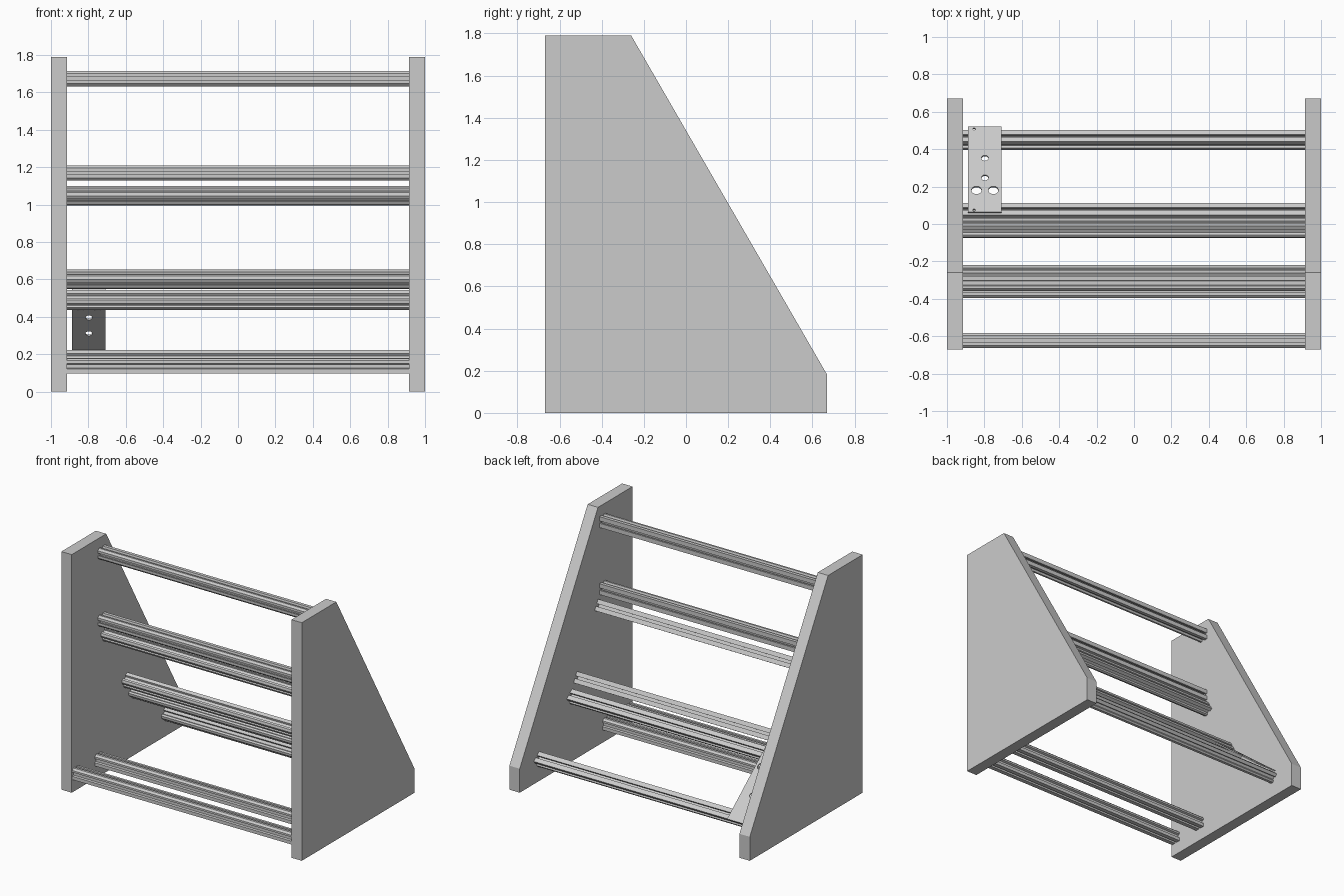
import bpy, bmesh, math
from mathutils import Matrix, Vector

cube = bpy.data.objects.get("Cube")
if cube:
    bpy.data.objects.remove(cube, do_unlink=True)


def make_material(name, rgb):
    mat = bpy.data.materials.new(name)
    mat.use_nodes = True
    mat.diffuse_color = (*rgb, 1)
    mat.node_tree.nodes["Principled BSDF"].inputs["Base Color"].default_value = (*rgb, 1)
    return mat


GREY = make_material("plain_grey", (0.6, 0.6, 0.6))


def extrude_x(name, outline, x0, x1):
    """Prism along x from a closed (y, z) outline."""
    bm = bmesh.new()
    face = bm.faces.new([bm.verts.new((x0, y, z)) for y, z in outline])
    out = bmesh.ops.extrude_face_region(bm, geom=[face])
    moved = [v for v in out["geom"] if isinstance(v, bmesh.types.BMVert)]
    bmesh.ops.translate(bm, verts=moved, vec=(x1 - x0, 0, 0))
    bmesh.ops.recalc_face_normals(bm, faces=bm.faces)
    mesh = bpy.data.meshes.new(name)
    bm.to_mesh(mesh)
    bm.free()
    obj = bpy.data.objects.new(name, mesh)
    bpy.context.collection.objects.link(obj)
    mesh.materials.append(GREY)
    return obj


# Side panels
side = [(-0.67, 0), (0.67, 0), (0.67, 0.18), (-0.26, 1.79), (-0.67, 1.79)]
extrude_x("left_side_panel", side, 0.914, 1)
extrude_x("right_side_panel", side, -1, -0.914)

# Slotted rail section: half outline, mirrored; the mounting slot faces +v
half = [(0.009, 0.041), (0.009, 0.027), (0.018, 0.027), (0.018, 0.008), (0.007, 0.008),
        (0.007, -0.012), (0.015, -0.012), (0.015, -0.030), (0.009, -0.030), (0.009, -0.041),
        (0.027, -0.041), (0.041, -0.028), (0.041, -0.014), (0.027, -0.008),
        (0.027, 0.012), (0.041, 0.016), (0.041, 0.041)]
# Walk the right half from the rear slot round to the front slot, then back on the left
front_slot, rear_slot, outer = half[:5], half[5:10], half[10:]
right = rear_slot + outer + front_slot
section = right + [(-u, v) for u, v in reversed(right)]


def rail(name, y, z, tilt):
    """Rail whose slot normal points to +y, tilted upward by the given degrees."""
    a = math.radians(tilt)
    n = Vector((math.cos(a), math.sin(a)))
    t = Vector((-math.sin(a), math.cos(a)))
    extrude_x(name, [Vector((y, z)) + t * u + n * v for u, v in section], -0.914, 0.914)


rail("top_row_upper_rail", -0.318, 1.673, 0)
rail("top_row_lower_rail", -0.318, 1.169, 0)
rail("middle_row_upper_rail", -0.276, 1.044, 30)
rail("middle_row_lower_rail", -0.025, 0.597, 30)
rail("bottom_row_upper_rail", 0.055, 0.486, 51)
rail("bottom_row_lower_rail", 0.446, 0.165, 51)
rail("base_inner_rail", -0.355, 0.137, -90)
rail("base_outer_rail", -0.623, 0.137, -90)

# Module faceplate lying on the bottom row
SLOPE = math.radians(39)
PLATE = Matrix.Translation((-0.797, 0.29, 0.362)) @ Matrix.Rotation(-SLOPE, 4, "X")


def mesh_object(name, bm):
    mesh = bpy.data.meshes.new(name)
    bm.to_mesh(mesh)
    bm.free()
    obj = bpy.data.objects.new(name, mesh)
    bpy.context.collection.objects.link(obj)
    mesh.materials.append(GREY)
    obj.matrix_world = PLATE
    return obj


bm = bmesh.new()
bmesh.ops.create_cube(bm, size=1, matrix=Matrix.Diagonal((0.179, 0.59, 0.009, 1)))
plate = mesh_object("module_faceplate", bm)

# Jack, knob and mounting holes: x offset, world y, radius
holes = [(0, 0.35, 0.019), (0, 0.245, 0.019), (-0.045, 0.178, 0.027), (0.045, 0.178, 0.027),
         (-0.058, 0.506, 0.007), (-0.058, 0.072, 0.007)]
bm = bmesh.new()
for x, y, r in holes:
    spot = Matrix.Translation((x, (y - 0.29) / math.cos(SLOPE), 0))
    bmesh.ops.create_cone(bm, cap_ends=True, segments=24, radius1=r, radius2=r,
                          depth=0.05, matrix=spot)
cutter = mesh_object("hole_cutter", bm)
cutter.hide_render = True

cut = plate.modifiers.new("holes", "BOOLEAN")
cut.operation = "DIFFERENCE"
cut.solver = "EXACT"
cut.object = cutter
bpy.context.view_layer.update()
cut_mesh = bpy.data.meshes.new_from_object(plate.evaluated_get(bpy.context.evaluated_depsgraph_get()))
plate.modifiers.clear()
plate.data = cut_mesh
bpy.data.objects.remove(cutter, do_unlink=True)
